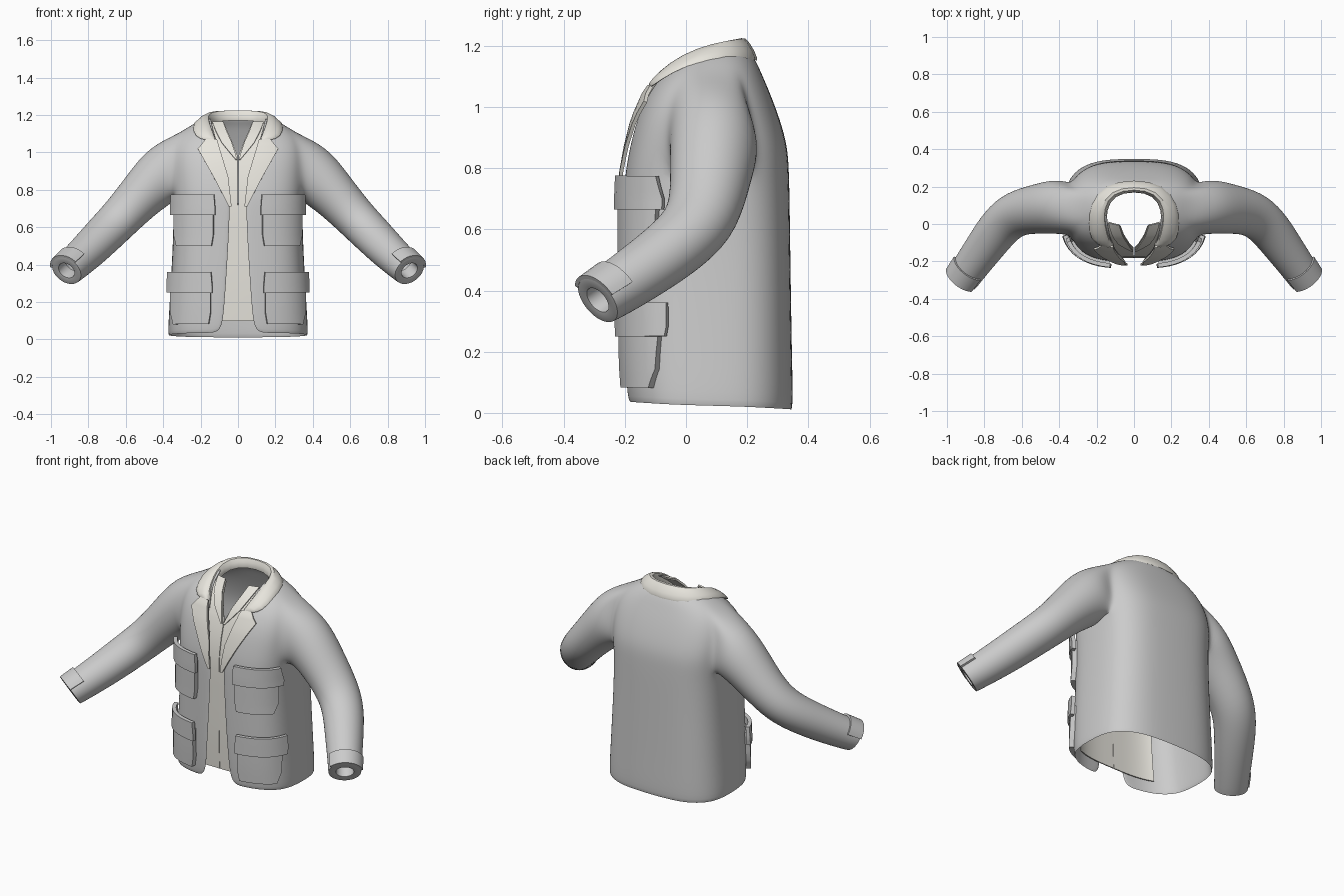
import bpy, bmesh
from math import sin, cos, acos, radians, pi
from mathutils import Vector

if "Cube" in bpy.data.objects:
    bpy.data.objects.remove(bpy.data.objects["Cube"])

cream = bpy.data.materials.new("cream_cloth")
cream.diffuse_color = (0.80, 0.78, 0.72, 1)
cream.use_nodes = True
cream.node_tree.nodes["Principled BSDF"].inputs["Base Color"].default_value = cream.diffuse_color

# Torso levels: z, half width, front y, back y, half opening, corner roundness
LEVELS = [
    (0.03, .378, -.195, .352, .085, .68), (0.18, .368, -.202, .348, .070, .66),
    (0.35, .358, -.205, .345, .058, .65), (0.55, .348, -.205, .342, .046, .65),
    (0.70, .346, -.205, .340, .040, .65), (0.78, .350, -.202, .338, .046, .65),
    (0.87, .358, -.186, .334, .056, .66), (0.96, .362, -.164, .308, .080, .68),
    (1.04, .352, -.130, .278, .108, .72), (1.10, .320, -.090, .252, .125, .78),
    (1.15, .245, -.040, .230, .140, .85), (1.185, .175, .000, .205, .145, .90)]


def level(z):
    """Torso section at any height."""
    for a, b in zip(LEVELS, LEVELS[1:]):
        if z <= b[0]:
            break
    f = min(1, max(0, (z - a[0]) / (b[0] - a[0])))
    return [p + (q - p) * f for p, q in zip(a, b)]


def surf(z, t, off=0.0):
    """Point on the torso at height z and angle t (-90 deg front, 90 back)."""
    _, w, yf, yb, _, p = level(z)
    c, s = max(0, cos(t)), sin(t)
    y = (yf + yb) / 2 + (yb - yf) / 2 * abs(s) ** p * (1 if s > 0 else -1)
    dz = -.03 * max(0, 1 - z / .2) * (1 + s) / 2
    return Vector((w * c ** p if c > 1e-6 else 0, y, z + dz)) + off * Vector((c if c > 1e-6 else 0, s, 0))


def angle(x, z):
    """Torso angle of the front point at a given x."""
    _, w, _, _, _, p = level(z)
    return -acos(min(1, x / w) ** (1 / p))


def finish(name, bm, thick, subsurf=0, mat=None, side=1):
    me = bpy.data.meshes.new(name)
    for f in bm.faces:
        f.smooth = True
    bm.to_mesh(me)
    bm.free()
    ob = bpy.data.objects.new(name, me)
    bpy.context.collection.objects.link(ob)
    m = ob.modifiers.new("mirror", 'MIRROR')
    m.merge_threshold = .001
    m = ob.modifiers.new("thickness", 'SOLIDIFY')
    m.thickness, m.offset = thick, side
    if subsurf:
        m = ob.modifiers.new("smooth", 'SUBSURF')
        m.levels = m.render_levels = subsurf
    m = ob.modifiers.new("sharp_edges", 'EDGE_SPLIT')
    m.split_angle = radians(40)
    if mat:
        me.materials.append(mat)
    return ob


def grid(bm, pts):
    vs = [[bm.verts.new(p) for p in row] for row in pts]
    for a, b in zip(vs, vs[1:]):
        for j in range(len(a) - 1):
            bm.faces.new((a[j], a[j + 1], b[j + 1], b[j]))
    return vs


def patch(name, rows, off, thick, mat=None, cols=8, sub=3):
    """Cloth piece lying on the torso front; rows are (z, inner x, outer x)."""
    fine = []
    for a, b in zip(rows, rows[1:]):
        fine += [[p + (q - p) * k / sub for p, q in zip(a, b)] for k in range(sub)]
    fine.append(rows[-1])
    pts = []
    for z, x0, x1 in fine:
        a, b = angle(x0, z), angle(x1, z)
        pts.append([surf(z, a + (b - a) * j / cols, off) for j in range(cols + 1)])
    bm = bmesh.new()
    grid(bm, pts)
    return finish(name, bm, thick, 0, mat)


def ring(r, angles, grow=0.0):
    """Sleeve section: centre, direction, side radius, up radius."""
    c, d, ru, rv = Vector(r[0]), Vector(r[1]).normalized(), r[2], r[3]
    u = d.cross(Vector((0, 0, 1))).normalized()
    v = u.cross(d)
    return [c + u * (ru + grow) * cos(a) + v * (rv + grow) * sin(a) for a in angles]


# Jacket shell: half torso with an armhole
bm = bmesh.new()
pts = []
for z, w, yf, yb, op, p in LEVELS:
    t0, q = angle(op, z), radians(25)
    ts = [t0 + (-q - t0) * k / 5 for k in range(5)]
    ts += [-q + 2 * q * k / 4 for k in range(4)]
    ts += [q + (pi / 2 - q) * k / 5 for k in range(6)]
    pts.append([surf(z, t) for t in ts])
vs = grid(bm, pts)
R0, R1, C0, C1 = 5, 9, 5, 9
hole = [vs[R0][j] for j in range(C0, C1)] + [vs[i][C1] for i in range(R0, R1)]
hole += [vs[R1][j] for j in range(C1, C0, -1)] + [vs[i][C0] for i in range(R1, R0, -1)]
inner = [vs[i][j] for i in range(R0 + 1, R1) for j in range(C0 + 1, C1)]
bmesh.ops.delete(bm, geom=inner, context='VERTS')

# Sleeve rings grown out of the armhole, ending in a narrow cuff opening
FORE = (.5, -.68, -.53)
SLEEVE = [
    ((.405, .095, .885), (.9, 0, -.45), .150, .165),
    ((.505, .083, .785), (.72, -.04, -.69), .138, .132),
    ((.635, .060, .642), (.66, -.3, -.66), .125, .114),
    ((.715, -.010, .562), (.58, -.55, -.6), .118, .108),
    ((.79, -.112, .485), FORE, .108, .102),
    ((.872, -.225, .408), FORE, .097, .094),
    ((.918, -.290, .368), FORE, .093, .088),
    ((.918, -.290, .368), FORE, .050, .047),
    ((.875, -.230, .412), FORE, .050, .047)]
angs = [radians(-45 - 22.5 * k) for k in range(16)]
crease = bm.edges.layers.float.new('crease_edge')
prev = hole
for n, r in enumerate(SLEEVE):
    cur = [bm.verts.new(p) for p in ring(r, angs)]
    for k in range(16):
        l = (k + 1) % 16
        bm.faces.new((prev[k], prev[l], cur[l], cur[k]))
    if n in (6, 7):
        for k in range(16):
            bm.edges.get((cur[k], cur[(k + 1) % 16]))[crease] = .8
    prev = cur
bmesh.ops.recalc_face_normals(bm, faces=bm.faces[:])
bm.faces.ensure_lookup_table()
if max(bm.faces, key=lambda f: f.calc_center_median().y).normal.y < 0:
    bmesh.ops.reverse_faces(bm, faces=bm.faces[:])
finish("jacket_shell", bm, .012, 2, None, -1)

# Cuff strap
bm = bmesh.new()
arc = [radians(35 + 12 * k) for k in range(12)]
grid(bm, [ring(SLEEVE[5], arc, .002), ring(SLEEVE[6], arc, .002)])
bmesh.ops.recalc_face_normals(bm, faces=bm.faces[:])
finish("cuff_strap", bm, .014, 0, None, 0)

# Pockets with flaps
for label, z, x0, x1 in (("chest", .50, .13, .325), ("hip", .085, .145, .343)):
    patch(label + "_pocket", [(z, x0 + .01, x1 - .012), (z + .06, x0, x1), (z + .23, x0, x1)], -.006, .030)
    patch(label + "_pocket_flap", [(z + .165, x0 - .012, x1 + .008), (z + .20, x0 - .012, x1 + .008),
                                   (z + .275, x0 - .006, x1 + .004)], .012, .022)

# Lapels
patch("lapel", [(.71, .034, .048), (.87, .052, .13), (1.015, .096, .21), (1.065, .11, .168)],
      .006, .012, cream, 6, 4)

# Jacket collar: stand, fold and fall, swept from the notch to the back
FOLD = [(.110, -.128, 1.06), (.130, -.090, 1.115), (.152, -.015, 1.175),
        (.160, .080, 1.215), (.115, .165, 1.236), (0, .186, 1.24)]
FALL = [(.170, -.122, 1.062), (.236, -.095, 1.085), (.246, .000, 1.140),
        (.240, .105, 1.160), (.165, .215, 1.155), (0, .246, 1.15)]
rows = [[], [], [], []]
for a, b in zip(map(Vector, FOLD), map(Vector, FALL)):
    stand = Vector((a.x * .93, a.y + (.01 if a.y < 0 else -.012), a.z - .07))
    mid = a * .5 + b * .5 + Vector((0, 0, .014))
    for row, p in zip(rows, (b, mid, a, stand)):
        row.append(p)
bm = bmesh.new()
grid(bm, rows)
finish("jacket_collar", bm, .014, 1, cream, -.5)

# Shirt front and its open collar
patch("shirt_front", [(.10, .001, .27), (.60, .001, .25), (.98, .002, .22), (1.06, .035, .2), (1.15, .08, .17)],
      -.030, .006, cream, 10, 4)
patch("shirt_collar", [(.96, .004, .012), (1.05, .034, .09), (1.11, .064, .125), (1.16, .085, .15)],
      -.022, .008, cream, 5, 3)
